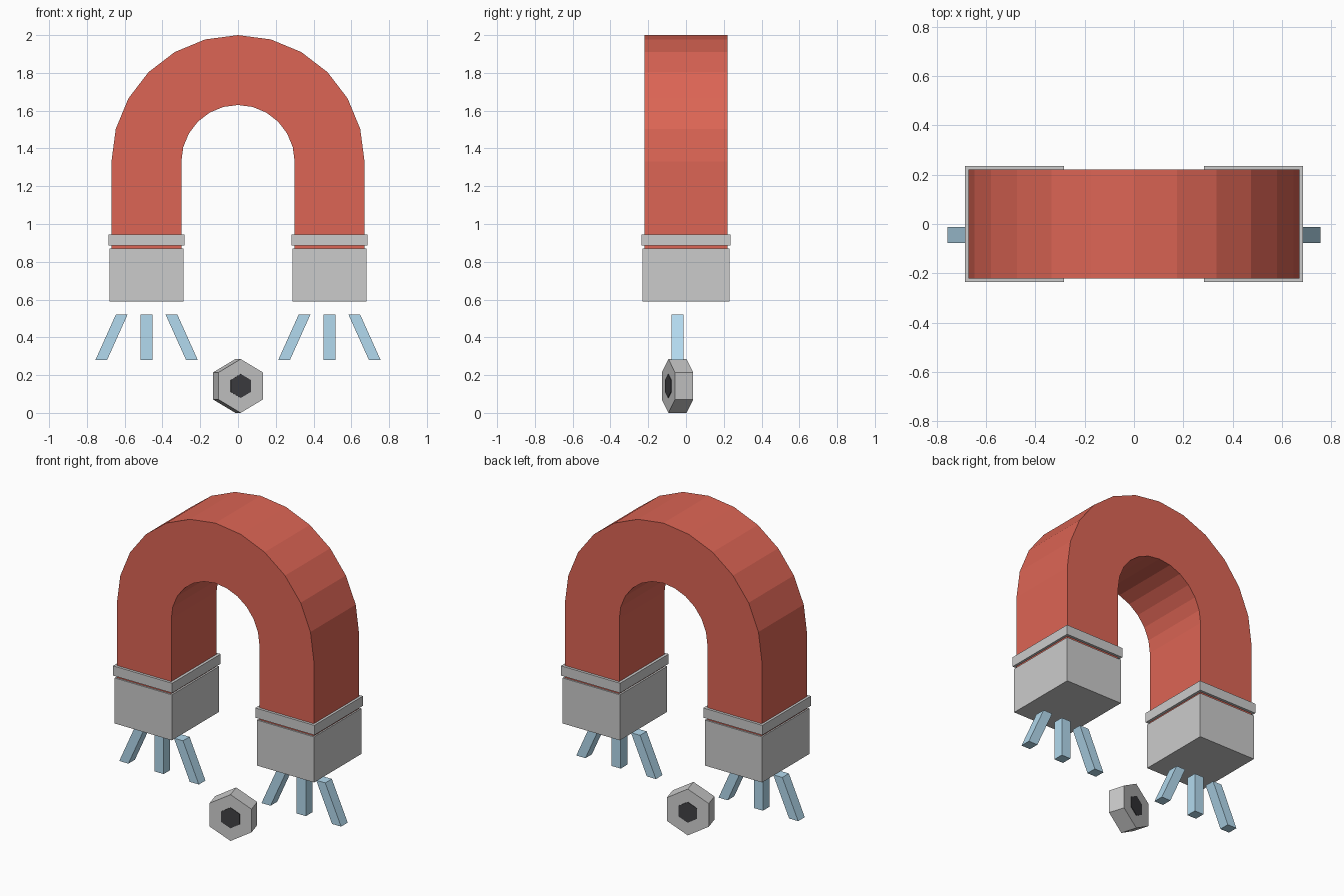
import bpy, bmesh, math
from mathutils import Matrix

if "Cube" in bpy.data.objects:
    bpy.data.objects.remove(bpy.data.objects["Cube"])


def material(name, rgb):
    m = bpy.data.materials.new(name)
    m.diffuse_color = (*rgb, 1)
    m.use_nodes = True
    m.node_tree.nodes["Principled BSDF"].inputs["Base Color"].default_value = m.diffuse_color
    return m


red = material("red_paint", (0.72, 0.13, 0.09))
blue = material("pale_blue", (0.45, 0.70, 0.86))
dark = material("dark_hole", (0.05, 0.05, 0.055))


def prism(name, profile, y0, y1, mat=None):
    """Extrude an (x, z) outline from y0 to y1."""
    bm = bmesh.new()
    face = bm.faces.new([bm.verts.new((x, y0, z)) for x, z in profile])
    ext = bmesh.ops.extrude_face_region(bm, geom=[face])
    new = [v for v in ext["geom"] if isinstance(v, bmesh.types.BMVert)]
    bmesh.ops.translate(bm, verts=new, vec=(0, y1 - y0, 0))
    bmesh.ops.recalc_face_normals(bm, faces=bm.faces)
    mesh = bpy.data.meshes.new(name)
    bm.to_mesh(mesh)
    bm.free()
    if mat:
        mesh.materials.append(mat)
    obj = bpy.data.objects.new(name, mesh)
    bpy.context.collection.objects.link(obj)
    return obj


def box(name, xc, w, z0, z1, half_y):
    a, b = xc - w / 2, xc + w / 2
    return prism(name, [(a, z0), (b, z0), (b, z1), (a, z1)], -half_y, half_y)


def arc(r, zc, steps=12):
    return [(r * math.cos(math.pi * i / steps), zc + r * math.sin(math.pi * i / steps))
            for i in range(steps + 1)]


# Horseshoe body: half-round arch with straight legs
R_OUT, R_IN, ZC, Z_LEG = 0.67, 0.30, 1.33, 0.87
outline = ([(R_OUT, Z_LEG)] + arc(R_OUT, ZC) + [(-R_OUT, Z_LEG), (-R_IN, Z_LEG)]
           + arc(R_IN, ZC)[::-1] + [(R_IN, Z_LEG)])
prism("horseshoe_body", outline, -0.22, 0.22, red)

# Steel tips, collars and pull streaks on both legs
for side, s in (("left", -1), ("right", 1)):
    xc = s * 0.484
    box(f"{side}_steel_tip", xc, 0.39, 0.59, 0.87, 0.23)
    box(f"{side}_collar", xc, 0.402, 0.885, 0.945, 0.236)
    for label, k in (("outer", s), ("middle", 0), ("inner", -s)):
        top, bot, h = xc + k * 0.132, xc + k * 0.24, 0.031
        prism(f"{side}_{label}_streak",
              [(bot - h, 0.28), (bot + h, 0.28), (top + h, 0.52), (top - h, 0.52)],
              -0.076, -0.012, blue)


# Hex nut with dark centre, turned a little to the right
def hexagon(r):
    return [(r * math.sin(math.pi * i / 3), r * math.cos(math.pi * i / 3)) for i in range(6)]


place = Matrix.Translation((0, -0.045, 0.1425)) @ Matrix.Rotation(math.radians(16.5), 4, "Z")
for name, r, t, mat in (("hex_nut", 0.1425, 0.10, None), ("nut_hole", 0.0635, 0.106, dark)):
    prism(name, hexagon(r), -t / 2, t / 2, mat).data.transform(place)
